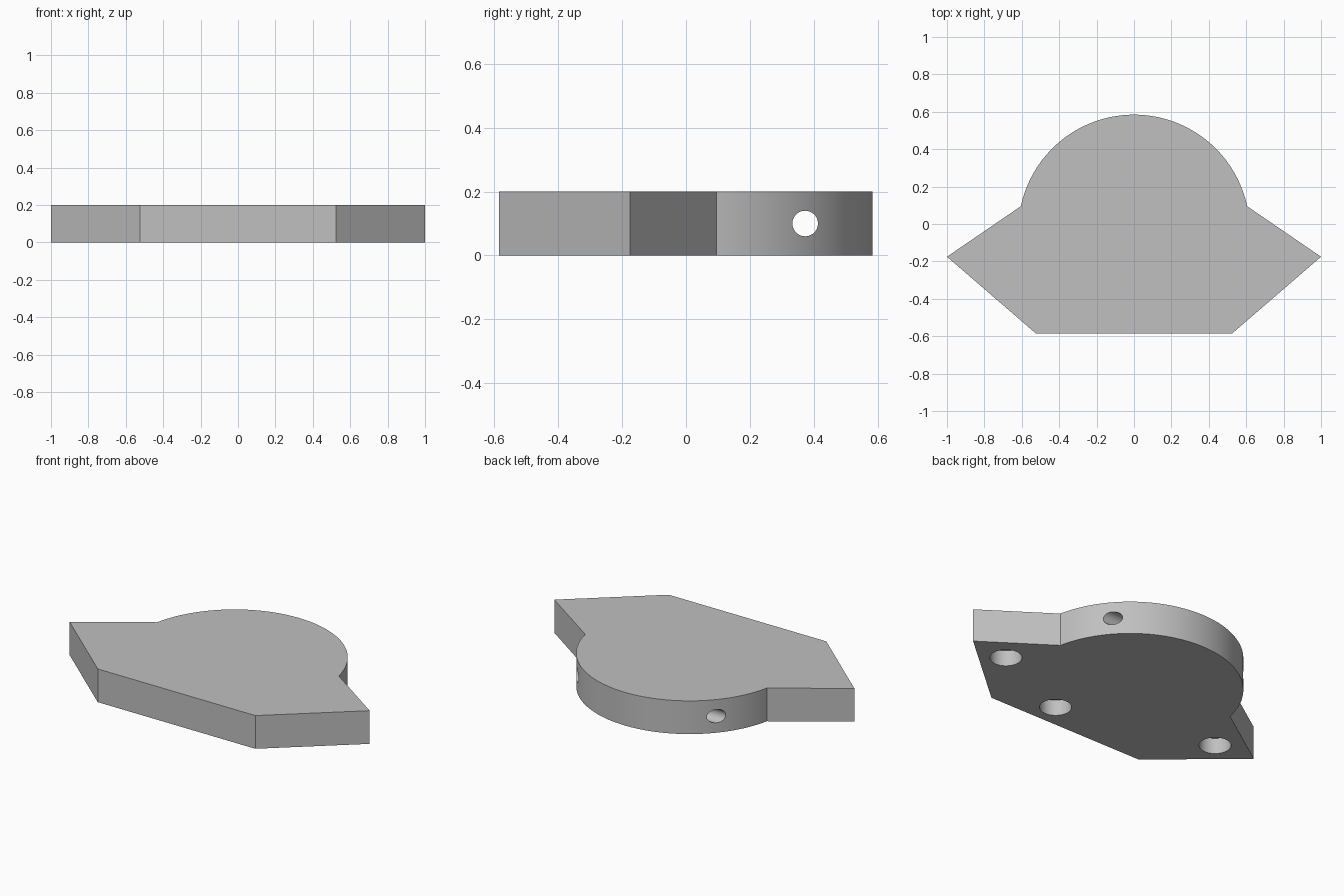
import bpy, bmesh
from math import atan2, cos, sin, pi, hypot, radians

cube = bpy.data.objects.get("Cube")
if cube:
    bpy.data.objects.remove(cube, do_unlink=True)

HEIGHT = 0.2
grey = bpy.data.materials.new("plain grey")
grey.use_nodes = True
colour = (0.53, 0.53, 0.53, 1)
grey.diffuse_color = colour
grey.node_tree.nodes["Principled BSDF"].inputs["Base Color"].default_value = colour

# Plate outline: angular front and wing tips, round back
centre_y, shoulder = -0.034, (0.605, 0.095)
radius = hypot(shoulder[0], shoulder[1] - centre_y)
start = atan2(shoulder[1] - centre_y, shoulder[0])
steps = 72
outline = [(-1, -0.175), (-0.525, -0.585), (0.525, -0.585), (1, -0.175)]
for i in range(steps + 1):
    a = start + (pi - 2 * start) * i / steps
    outline.append((radius * cos(a), centre_y + radius * sin(a)))

bm = bmesh.new()
base = bm.faces.new([bm.verts.new((x, y, 0)) for x, y in outline])
extruded = bmesh.ops.extrude_face_region(bm, geom=[base])["geom"]
bmesh.ops.translate(bm, vec=(0, 0, HEIGHT),
                    verts=[v for v in extruded if isinstance(v, bmesh.types.BMVert)])
bmesh.ops.recalc_face_normals(bm, faces=bm.faces)
mesh = bpy.data.meshes.new("plate")
bm.to_mesh(mesh)
bm.free()
plate = bpy.data.objects.new("plate", mesh)
bpy.context.collection.objects.link(plate)
mesh.materials.append(grey)


def drill(name, location, r, depth, rotation=(0, 0, 0)):
    """Cut one round hole into the plate."""
    bpy.ops.mesh.primitive_cylinder_add(vertices=48, radius=r, depth=depth,
                                        location=location, rotation=rotation)
    cutter = bpy.context.object
    cutter.name = name
    cutter.hide_render = True
    cutter.data.materials.append(grey)
    bpy.context.view_layer.objects.active = plate
    mod = plate.modifiers.new(name, "BOOLEAN")
    mod.operation, mod.solver, mod.object = "DIFFERENCE", "EXACT", cutter
    bpy.ops.object.modifier_apply(modifier=name)
    bpy.data.objects.remove(cutter, do_unlink=True)


# Blind holes in the underside
hole_depth = 0.095
for name, x, y in (("left_hole", 0.745, -0.2), ("right_hole", -0.745, -0.2),
                   ("front_hole", 0.19, -0.44)):
    drill(name, (x, y, 0), 0.0875, 2 * hole_depth)

# Cross hole running sideways through the round back
drill("cross_hole", (0, 0.373, HEIGHT / 2), 0.04, 3, (0, pi / 2, 0))

bpy.ops.object.select_all(action="DESELECT")
plate.select_set(True)
bpy.context.view_layer.objects.active = plate
bpy.ops.object.shade_smooth_by_angle(angle=radians(30))
